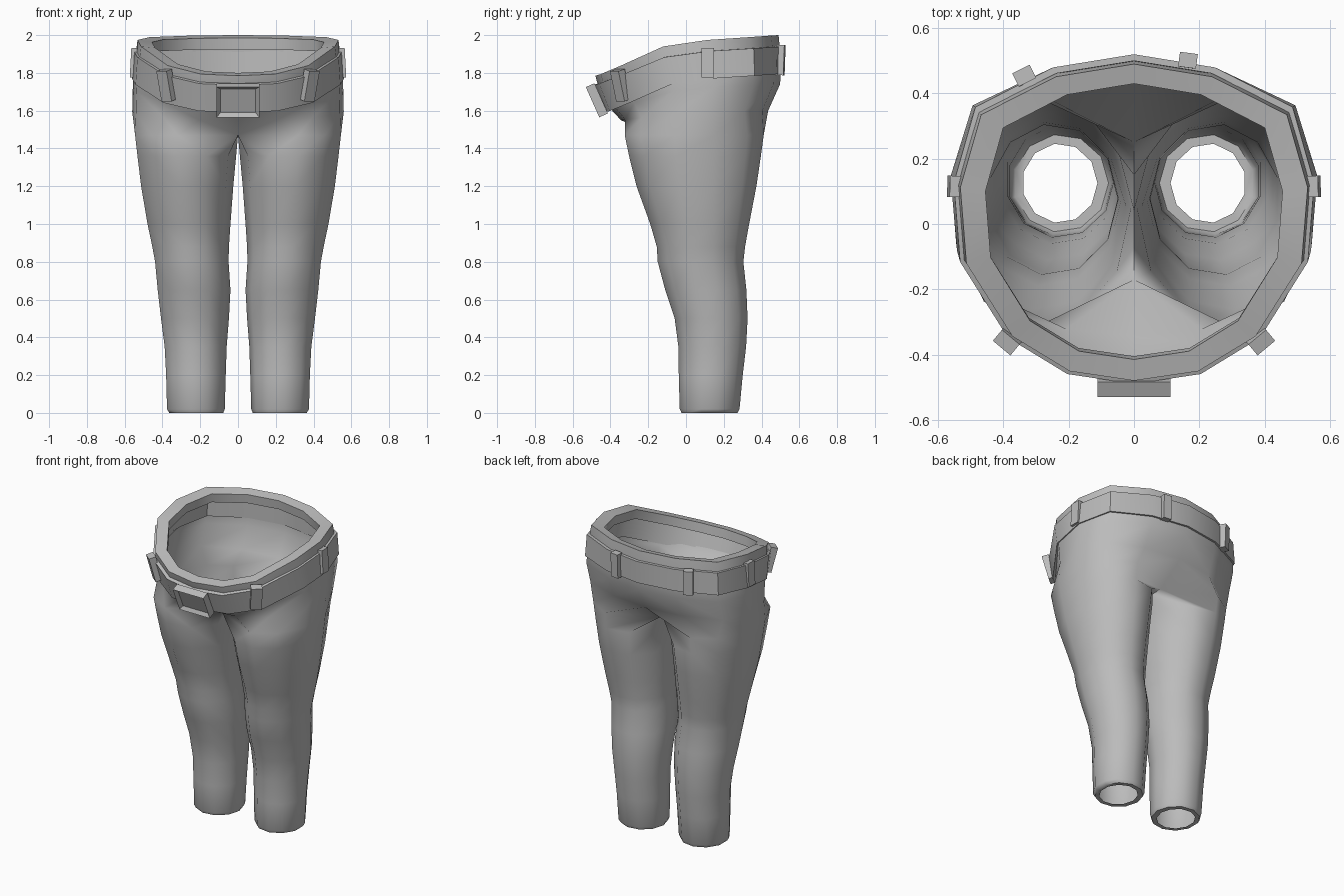
import bpy, bmesh, math
from mathutils import Matrix, Vector

cube = bpy.data.objects.get("Cube")
if cube:
    bpy.data.objects.remove(cube)

grey = bpy.data.materials.new("plain_grey")
grey.use_nodes = True
colour = (0.5, 0.5, 0.5, 1)
grey.diffuse_color = colour
grey.node_tree.nodes["Principled BSDF"].inputs["Base Color"].default_value = colour

SIDES = 11
# Half waist outline from front centre to back centre: x share, y share, height share
OUTLINE = [(0, 0, 0), (.37, .03, .04), (.70, .14, .25), (.965, .37, .72),
           (1, .61, .88), (.88, .84, .95), (.45, .96, .99), (0, 1, 1)]


def hip(width, front, back, z_front, z_back):
    return [Vector((u * width, front + v * (back - front), z_front + w * (z_back - z_front)))
            for u, v, w in OUTLINE]


def leg(z, x_in, x_out, front, back):
    ring = []
    for j in range(SIDES):
        a = -math.pi + j * math.tau / SIDES
        ring.append(Vector(((x_in + x_out) / 2 + (x_out - x_in) / 2 * math.cos(a),
                            (front + back) / 2 + (back - front) / 2 * math.sin(a), z)))
    return ring


def bridge(bm, low, high, closed):
    n = len(low)
    for i in range(n if closed else n - 1):
        k = (i + 1) % n
        bm.faces.new((low[i], low[k], high[k], high[i]))


def finish(name, bm, angle, mirrored=False):
    bmesh.ops.recalc_face_normals(bm, faces=bm.faces)
    mesh = bpy.data.meshes.new(name)
    bm.to_mesh(mesh)
    bm.free()
    mesh.materials.append(grey)
    obj = bpy.data.objects.new(name, mesh)
    bpy.context.collection.objects.link(obj)
    bpy.ops.object.select_all(action='DESELECT')
    obj.select_set(True)
    bpy.context.view_layer.objects.active = obj
    if mirrored:
        mod = obj.modifiers.new("mirror", 'MIRROR')
        mod.use_clip = True
        mod.merge_threshold = 0.001
        bpy.ops.object.modifier_apply(modifier=mod.name)
    bpy.ops.object.shade_smooth_by_angle(angle=math.radians(angle))
    return obj


# Trousers: one leg tube that opens into half of the hips, then mirrored
bm = bmesh.new()
leg_rings = [leg(*r) for r in (
    (0, .112, .343, .003, .247), (0, .078, .370, -.025, .275), (.02, .07, .382, -.035, .285),
    (.2, .065, .387, -.04, .302), (.35, .06, .395, -.042, .32), (.5, .048, .415, -.062, .328),
    (.65, .04, .433, -.112, .322), (.8, .05, .447, -.152, .306), (.88, .048, .462, -.157, .315),
    (1, .04, .488, -.192, .337), (1.2, .025, .523, -.265, .376), (1.36, .01, .543, -.305, .4))]
crotch = leg(1.47, 0, .556, -.328, .415)
for j, y in ((0, .04), (1, -.07), (2, -.17), (9, .25), (10, .15)):
    crotch[j].x, crotch[j].y = 0, y
leg_rings.append(crotch)
rings = [[bm.verts.new(p) for p in ring] for ring in leg_rings]
for low, high in zip(rings, rings[1:]):
    bridge(bm, low, high, True)

# Hips, waistband, flat rim and inner lip
lower = rings[-1][2:10]
for r in ((.56, -.345, .435, 1.55, 1.60), (.557, -.40, .498, 1.61, 1.74),
          (.55, -.445, .505, 1.66, 1.85), (.532, -.48, .49, 1.785, 2.0),
          (.455, -.415, .43, 1.80, 1.985), (.46, -.405, .435, 1.74, 1.925)):
    upper = [bm.verts.new(p) for p in hip(*r)]
    bridge(bm, lower, upper, False)
    lower = upper
finish("trousers", bm, 60, True)

# Belt: a rectangular section swept round the waist
bm = bmesh.new()
section = [[bm.verts.new(p) for p in hip(*r)] for r in (
    (.562, -.432, .515, 1.59, 1.795), (.552, -.49, .52, 1.735, 1.94),
    (.53, -.465, .50, 1.745, 1.94), (.54, -.41, .495, 1.60, 1.795))]
for i in range(4):
    bridge(bm, section[i], section[(i + 1) % 4], False)
finish("belt", bm, 30, True)


def plate(name, centre, outward, lean, size, inset=0):
    """Box whose front looks along outward, its top tipped outward by lean degrees."""
    bm = bmesh.new()
    bmesh.ops.create_cube(bm, size=1)
    bmesh.ops.scale(bm, vec=size, verts=bm.verts)
    if inset:
        bm.faces.ensure_lookup_table()
        face = min(bm.faces, key=lambda f: f.calc_center_median().y)
        bmesh.ops.inset_individual(bm, faces=[face], thickness=inset, depth=0)
        bmesh.ops.translate(bm, vec=(0, .02, 0), verts=face.verts)
    turn = math.atan2(outward[0], -outward[1])
    bm.transform(Matrix.Translation(centre) @ Matrix.Rotation(turn, 4, 'Z')
                 @ Matrix.Rotation(math.radians(lean), 4, 'X'))
    return finish(name, bm, 30)


# Belt loops and buckle
for side, tag in ((1, "left"), (-1, "right")):
    plate("side_loop_" + tag, (side * .548, .115, 1.853), (side, .03), -3, (.065, .04, .155))
    plate("front_loop_" + tag, (side * .378, -.347, 1.735), (side * .64, -.77), 15,
          (.07, .045, .165))
plate("back_loop_left", (.165, .499, 1.868), (.13, 1), 2, (.055, .045, .16))
plate("back_loop_right", (-.335, .452, 1.866), (-.45, .9), 2, (.06, .045, .16))
plate("buckle", (0, -.472, 1.655), (0, -1), 24, (.225, .05, .175), .028)
